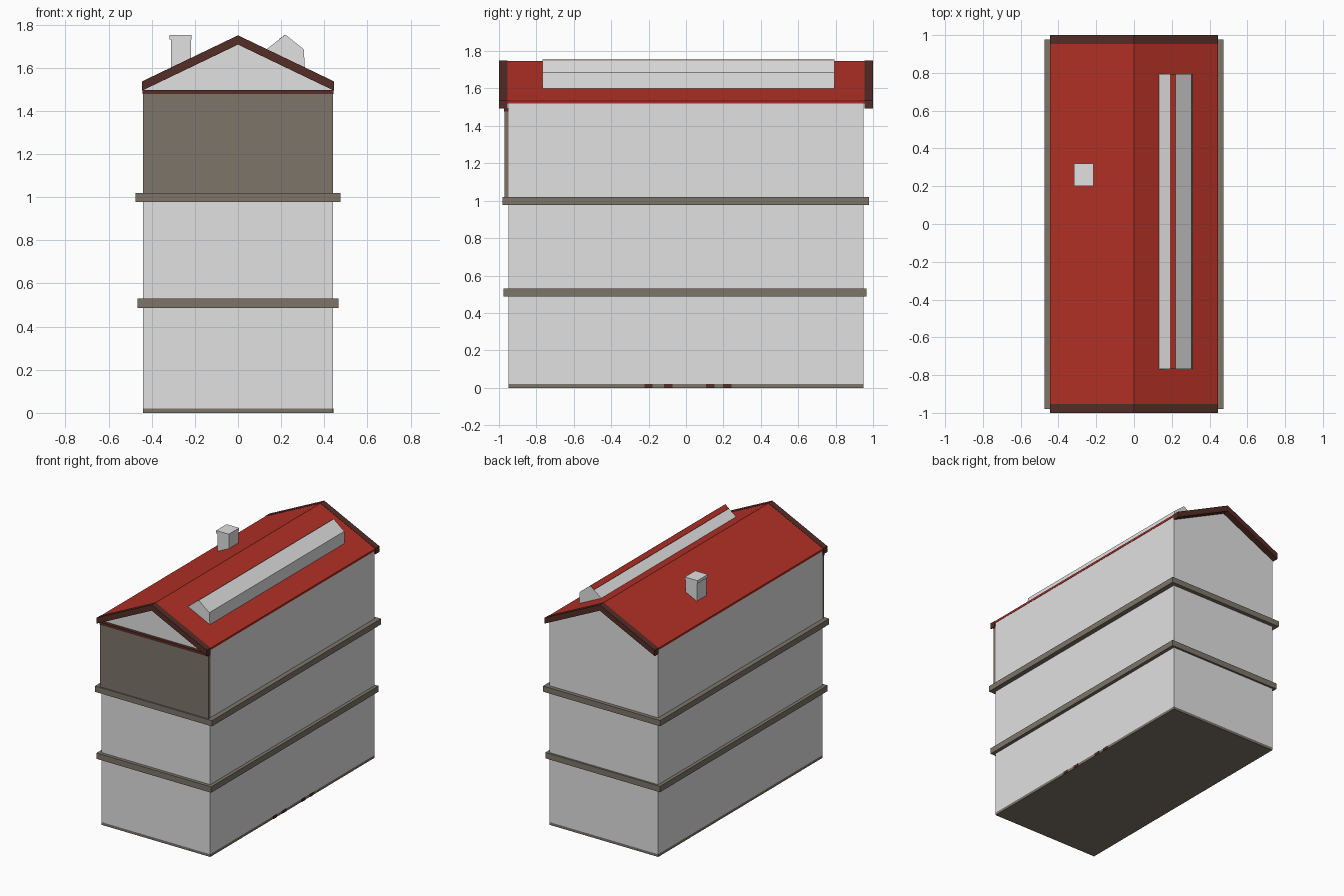
import bpy, bmesh

if "Cube" in bpy.data.objects:
    bpy.data.objects.remove(bpy.data.objects["Cube"])


def material(name, rgb):
    m = bpy.data.materials.new(name)
    m.diffuse_color = (*rgb, 1)
    m.use_nodes = True
    m.node_tree.nodes["Principled BSDF"].inputs["Base Color"].default_value = m.diffuse_color
    return m


GREY = material("wall_grey", (0.75, 0.75, 0.75))
RED = material("roof_red", (0.445, 0.03, 0.019))
DARK = material("trim_dark_brown", (0.089, 0.026, 0.019))
TAUPE = material("timber_taupe", (0.205, 0.178, 0.144))


def prism(name, profile, y0, y1, mat):
    """Extrude an (x, z) outline along y."""
    bm = bmesh.new()
    face = bm.faces.new([bm.verts.new((x, y0, z)) for x, z in profile])
    ext = bmesh.ops.extrude_face_region(bm, geom=[face])
    moved = [v for v in ext["geom"] if isinstance(v, bmesh.types.BMVert)]
    bmesh.ops.translate(bm, verts=moved, vec=(0, y1 - y0, 0))
    bmesh.ops.recalc_face_normals(bm, faces=bm.faces)
    me = bpy.data.meshes.new(name)
    bm.to_mesh(me)
    bm.free()
    me.materials.append(mat)
    ob = bpy.data.objects.new(name, me)
    bpy.context.collection.objects.link(ob)
    return ob


def box(name, x0, x1, y0, y1, z0, z1, mat):
    return prism(name, [(x0, z0), (x1, z0), (x1, z1), (x0, z1)], y0, y1, mat)


def chevron(half, eave, ridge, thick):
    """Gable-shaped strip of constant vertical thickness."""
    return [(-half, eave), (0, ridge), (half, eave),
            (half, eave - thick), (0, ridge - thick), (-half, eave - thick)]


# Walls with both gables
prism("walls", [(-0.44, 0.02), (0.44, 0.02), (0.44, 1.525), (0, 1.735),
                (-0.44, 1.525)], -0.95, 0.95, GREY)
box("base", -0.44, 0.44, -0.95, 0.95, 0, 0.02, TAUPE)

# Floor bands
box("lower_band", -0.465, 0.465, -0.975, 0.965, 0.487, 0.53, TAUPE)
box("upper_band", -0.475, 0.475, -0.98, 0.978, 0.978, 1.02, TAUPE)

# Timber cladding and beam on the front top floor
box("front_cladding", -0.441, 0.441, -0.97, -0.95, 1.02, 1.477, TAUPE)
box("front_beam", -0.442, 0.442, -0.973, -0.95, 1.477, 1.497, DARK)

# Roof and barge boards
prism("roof", chevron(0.445, 1.534, 1.748, 0.015), -0.955, 0.955, RED)
for name, y0, y1 in (("front_barge_board", -1, -0.954),
                     ("back_barge_board", 0.954, 1)):
    prism(name, chevron(0.446, 1.536, 1.75, 0.043), y0, y1, DARK)

# Long dormer on the right slope, with a red strip along its inner slope
prism("dormer", [(0.13, 1.684), (0.22, 1.753), (0.305, 1.685), (0.31, 1.595),
                 (0.2, 1.64)], -0.768, 0.795, GREY)
prism("dormer_red_strip", [(0.19, 1.730), (0.219, 1.7525), (0.219, 1.754),
                           (0.19, 1.7325)], -0.768, 0.795, RED)

# Chimney on the left slope
box("chimney", -0.31, -0.217, 0.205, 0.318, 1.58, 1.73, GREY)
box("chimney_cap", -0.317, -0.215, 0.2, 0.32, 1.73, 1.752, GREY)

# Small door-jamb feet on the right base
for y in (-0.2, -0.095, 0.13, 0.22):
    box("door_foot", 0.438, 0.443, y - 0.022, y + 0.022, 0, 0.02, DARK)
